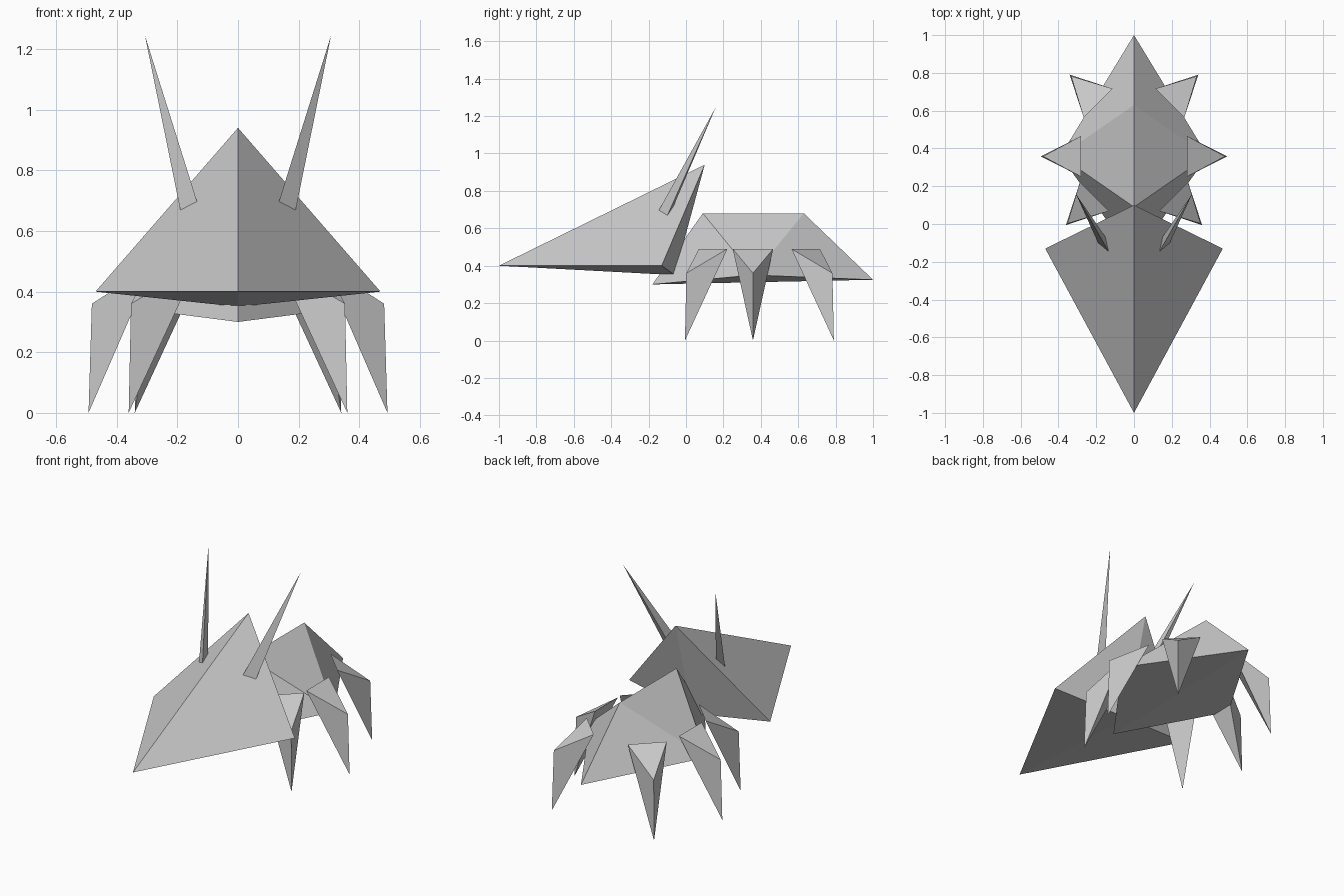
import bpy
import bmesh
from math import radians
from mathutils import Matrix, Vector

cube = bpy.data.objects.get("Cube")
if cube:
    bpy.data.objects.remove(cube, do_unlink=True)

grey = bpy.data.materials.new("plain grey")
grey.use_nodes = True
grey.diffuse_color = (0.6, 0.6, 0.6, 1)
grey.node_tree.nodes["Principled BSDF"].inputs["Base Color"].default_value = grey.diffuse_color


def faceted(name, points):
    """Flat-faced solid stretched over a few corner points."""
    bm = bmesh.new()
    for p in points:
        bm.verts.new(p)
    bmesh.ops.convex_hull(bm, input=bm.verts[:])
    bmesh.ops.recalc_face_normals(bm, faces=bm.faces[:])
    mesh = bpy.data.meshes.new(name)
    bm.to_mesh(mesh)
    bm.free()
    mesh.materials.append(grey)
    obj = bpy.data.objects.new(name, mesh)
    bpy.context.collection.objects.link(obj)
    return obj


def pair(name, points):
    """Left part and its mirrored right twin."""
    faceted("left_" + name, points)
    faceted("right_" + name, [(-x, y, z) for x, y, z in points])


# Body: a ridged wedge with a shallow keel
faceted("body", [(0, -0.18, 0.30), (0, 1.0, 0.325),
                 (0, 0.09, 0.68), (0, 0.63, 0.68),
                 (0.39, 0.36, 0.35), (-0.39, 0.36, 0.35)])

# Head: a long arrow-shaped shield
faceted("head", [(0, -1.0, 0.40), (0, 0.10, 0.94), (0, -0.06, 0.35),
                 (0.47, -0.13, 0.40), (-0.47, -0.13, 0.40)])

# Horns: thin spikes rooted on the sloping head
pair("horn", [(0.135, -0.145, 0.697), (0.19, -0.10, 0.668),
              (0.15, -0.07, 0.71), (0.307, 0.158, 1.245)])

# Legs: one claw shape, turned for the front, middle and back pairs
claw = [(0, -0.108, 0.49), (0, 0.108, 0.49), (0.202, 0, 0.36), (0.213, 0, 0)]
for name, x, y, turn in (("front_leg", 0.21, 0.145, -45),
                         ("middle_leg", 0.28, 0.358, 0),
                         ("back_leg", 0.19, 0.64, 45)):
    place = Matrix.Translation((x, y, 0)) @ Matrix.Rotation(radians(turn), 4, "Z")
    pair(name, [tuple(place @ Vector(p)) for p in claw])
